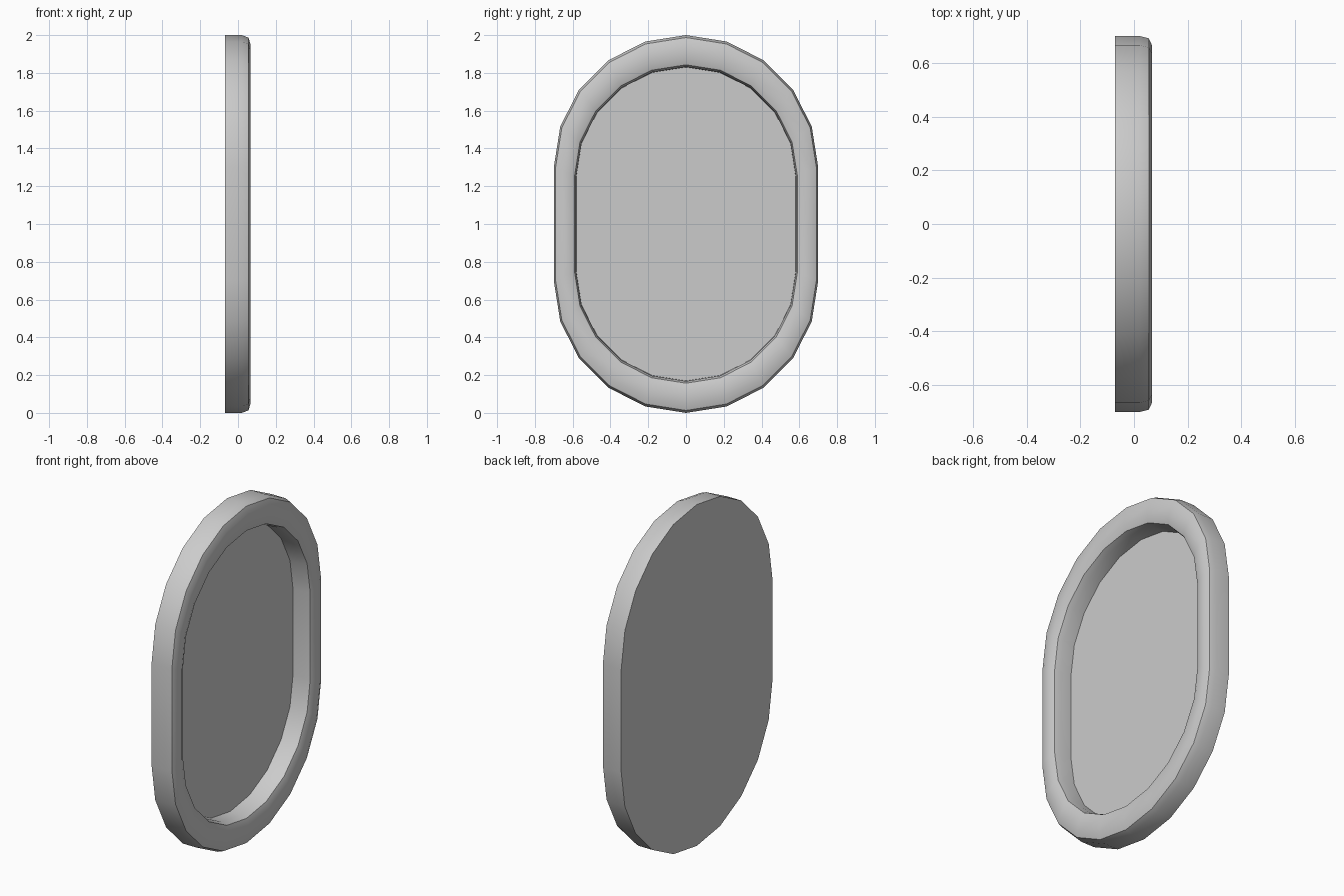
import bpy, bmesh, math

if "Cube" in bpy.data.objects:
    bpy.data.objects.remove(bpy.data.objects["Cube"])

R, STRAIGHT, MID, SIDES = 0.7, 0.3, 1.0, 10


def outline(bm, scale, x):
    """Ring of vertices: two half circles joined by straight sides."""
    ring = []
    for half in (0, 1):
        for i in range(SIDES + 1):
            a = math.pi * (half + i / SIDES)
            z = R * math.sin(a) + (STRAIGHT if half == 0 else -STRAIGHT)
            ring.append(bm.verts.new((x, scale * R * math.cos(a), MID + scale * z)))
    return ring


def build(name, profile, cap_start, cap_end):
    """Skin a stack of outlines given as (scale, x)."""
    bm = bmesh.new()
    rings = [outline(bm, s, x) for s, x in profile]
    n = len(rings[0])
    for a, b in zip(rings, rings[1:]):
        for i in range(n):
            j = (i + 1) % n
            bm.faces.new((a[i], a[j], b[j], b[i]))
    if cap_start:
        bm.faces.new(rings[0][::-1])
    if cap_end:
        bm.faces.new(rings[-1])
    mesh = bpy.data.meshes.new(name)
    bm.to_mesh(mesh)
    bm.free()
    obj = bpy.data.objects.new(name, mesh)
    bpy.context.collection.objects.link(obj)
    bpy.ops.object.select_all(action='DESELECT')
    obj.select_set(True)
    bpy.context.view_layer.objects.active = obj
    bpy.ops.object.shade_smooth_by_angle(angle=math.radians(30))
    return obj


# Frame: flat back, outer wall, rounded front rim, recess wall
build("mirror_frame", [
    (1.0, -0.07), (1.0, 0.02), (0.987, 0.055), (0.95, 0.067),
    (0.88, 0.067), (0.843, 0.055), (0.832, 0.02), (0.83, -0.05),
], True, False)

# Recessed flat panel
build("mirror_panel", [(0.83, -0.05)], False, True)
